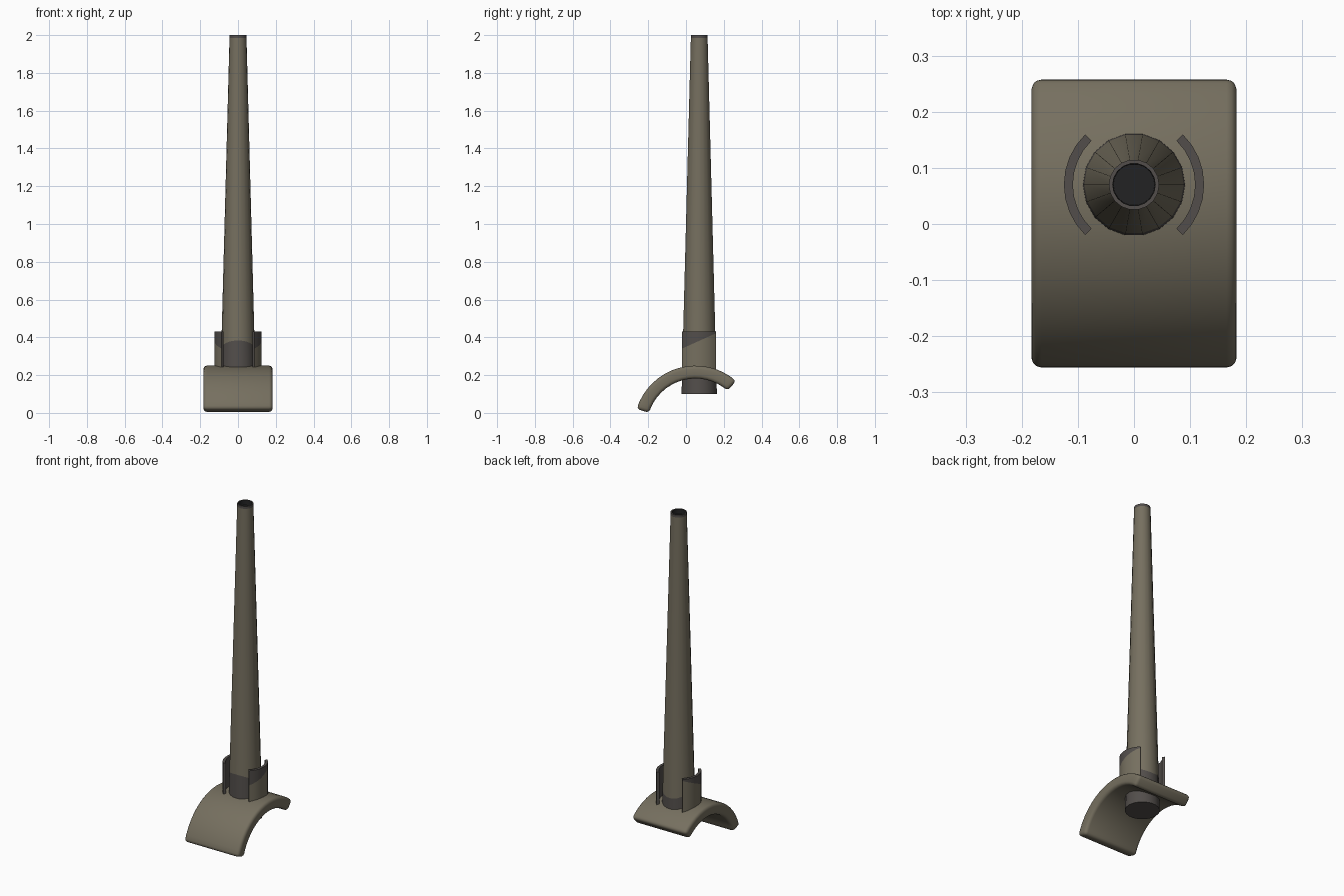
import bpy, bmesh
from math import radians, sin, cos
from mathutils import Vector

cube = bpy.data.objects.get("Cube")
if cube:
    bpy.data.objects.remove(cube, do_unlink=True)


def material(name, rgb):
    m = bpy.data.materials.new(name)
    m.use_nodes = True
    m.diffuse_color = (*rgb, 1)
    bsdf = m.node_tree.nodes["Principled BSDF"]
    bsdf.inputs["Base Color"].default_value = (*rgb, 1)
    bsdf.inputs["Roughness"].default_value = 0.8
    return m


OLIVE = material("olive drab", (0.18, 0.16, 0.115))
GREY = material("dark steel", (0.085, 0.076, 0.07))
BLACK = material("bore black", (0.016, 0.016, 0.017))
AXIS_Y = 0.07


def sweep(points, centre, axis, angle, steps, closed):
    """Revolve a profile; open sweeps get end caps."""
    bm = bmesh.new()
    vs = [bm.verts.new(p) for p in points]
    pairs = list(zip(vs, vs[1:])) + ([(vs[-1], vs[0])] if closed else [])
    es = [bm.edges.new(p) for p in pairs]
    bmesh.ops.spin(bm, geom=vs + es, cent=centre, axis=axis,
                   angle=radians(angle), steps=steps)
    bmesh.ops.remove_doubles(bm, verts=bm.verts[:], dist=0.0001)
    bmesh.ops.holes_fill(bm, edges=[e for e in bm.edges if e.is_boundary], sides=0)
    bmesh.ops.recalc_face_normals(bm, faces=bm.faces[:])
    return bm


def split(bm, point, normal):
    """Cut all faces along a paint boundary."""
    bmesh.ops.bisect_plane(bm, geom=bm.verts[:] + bm.edges[:] + bm.faces[:],
                           plane_co=point, plane_no=normal)


def finish(bm, name, mats, rule):
    bm.normal_update()
    for f in bm.faces:
        f.material_index = rule(f.calc_center_median(), f.normal)
    me = bpy.data.meshes.new(name)
    bm.to_mesh(me)
    bm.free()
    for m in mats:
        me.materials.append(m)
    ob = bpy.data.objects.new(name, me)
    bpy.context.collection.objects.link(ob)
    bpy.ops.object.select_all(action="DESELECT")
    ob.select_set(True)
    bpy.context.view_layer.objects.active = ob
    bpy.ops.object.shade_smooth_by_angle(angle=radians(35))
    return ob


# Curved saddle: a rectangle swept about the x axis, with rounded rims
centre = Vector((0, 0.05, -0.076))
start = radians(48.7)
rect = [(-0.183, 0.258), (0.183, 0.258), (0.183, 0.326), (-0.183, 0.326)]
bm = sweep([centre + Vector((x, r * cos(start), r * sin(start))) for x, r in rect],
           centre, (1, 0, 0), 114, 16, True)
rims = [e for e in bm.edges if e.calc_face_angle(0) > 0.7]
bmesh.ops.bevel(bm, geom=rims, offset=0.018, segments=3, profile=0.5, affect="EDGES")
finish(bm, "saddle_base", [OLIVE], lambda c, n: 0)

# Tapered barrel with a steel foot, steel lip and dark bore
profile = [(0, 0.1), (0.095, 0.1), (0.045, 1.985), (0.045, 2), (0.038, 2),
           (0.037, 1.97), (0, 1.97)]
bm = sweep([(r, AXIS_Y, z) for r, z in profile], (0, AXIS_Y, 0), (0, 0, 1), 360, 18, False)
foot_point, foot_normal = Vector((0, AXIS_Y, 0.34)), Vector((0, 0.5, 1))
split(bm, foot_point, foot_normal)


def barrel_paint(c, n):
    radial = Vector((c.x, c.y - AXIS_Y, 0))
    if c.z > 1.96:
        return 1 if n.z > 0.5 and radial.length > 0.03 or n.dot(radial) > 0.02 else 2
    return 1 if (c - foot_point).dot(foot_normal) < 0 else 0


finish(bm, "barrel", [OLIVE, GREY, BLACK], barrel_paint)

# Curved guard plates on both sides of the barrel foot
plate_point, plate_normal = Vector((0, 0, 0.35)), Vector((0, -0.45, 1))


def plate_paint(c, n):
    outward = n.dot(Vector((c.x, c.y - AXIS_Y, 0)).normalized()) > 0.5
    return 0 if outward and (c - plate_point).dot(plate_normal) < 0 else 1


for side, first in (("left", -46), ("right", 134)):
    a = radians(first)
    rect = [(0.109, 0.2), (0.125, 0.2), (0.125, 0.43), (0.109, 0.43)]
    bm = sweep([(r * cos(a), AXIS_Y + r * sin(a), z) for r, z in rect],
               (0, AXIS_Y, 0), (0, 0, 1), 92, 8, True)
    split(bm, plate_point, plate_normal)
    finish(bm, side + "_guard_plate", [OLIVE, GREY], plate_paint)
